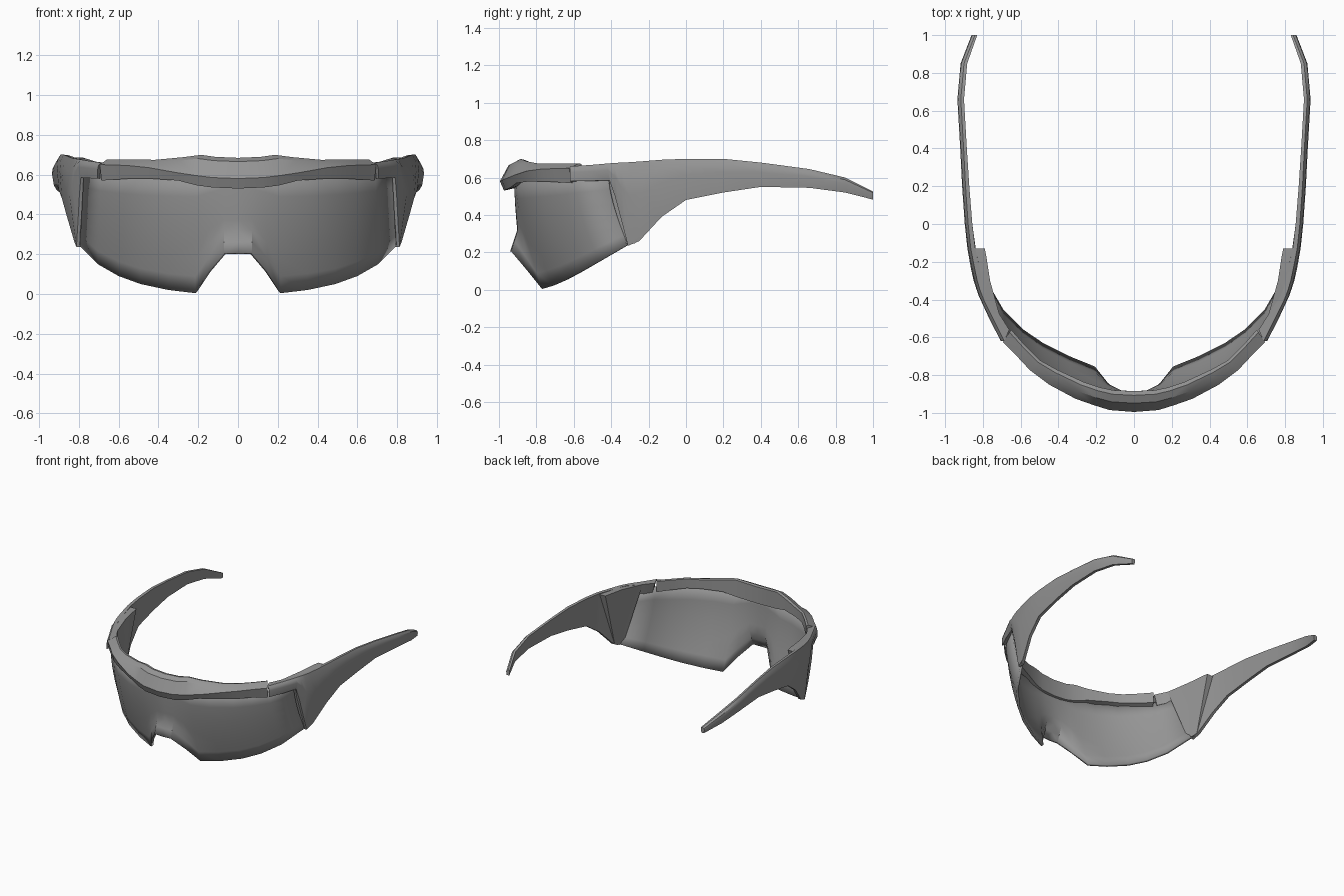
import bpy, bmesh

grey = bpy.data.materials.new("mid grey")
grey.diffuse_color = (0.3, 0.3, 0.3, 1)


def finish(name, bm, solid=0.0, angle=0.6):
    """Turn a right-hand half or side part into a mirrored object."""
    me = bpy.data.meshes.new(name)
    bm.to_mesh(me)
    bm.free()
    me.materials.append(grey)
    ob = bpy.data.objects.new(name, me)
    bpy.context.collection.objects.link(ob)
    mirror = ob.modifiers.new("mirror", 'MIRROR')
    mirror.use_clip = True
    if solid:
        shell = ob.modifiers.new("thickness", 'SOLIDIFY')
        shell.thickness = solid
        shell.offset = -1
    bpy.ops.object.select_all(action='DESELECT')
    ob.select_set(True)
    bpy.context.view_layer.objects.active = ob
    bpy.ops.object.shade_smooth_by_angle(angle=angle)
    return ob


def loft(name, rings, cap_start=True, angle=0.6):
    """Skin a row of closed rings."""
    bm = bmesh.new()
    rows = [[bm.verts.new(p) for p in ring] for ring in rings]
    n = len(rows[0])
    for a, b in zip(rows, rows[1:]):
        for i in range(n):
            j = (i + 1) % n
            bm.faces.new((a[i], a[j], b[j], b[i]))
    if cap_start:
        bm.faces.new(rows[0])
    bm.faces.new(rows[-1])
    bmesh.ops.recalc_face_normals(bm, faces=bm.faces)
    return finish(name, bm, angle=angle)


# Shield lens: columns of top x, y, bottom x, y, z and forward flare at the nose
columns = [
    (0.00, -0.92, 0.00, -0.89, 0.205, 0.05),
    (0.07, -0.92, 0.07, -0.885, 0.205, 0.05),
    (0.14, -0.912, 0.15, -0.83, 0.11, 0.025),
    (0.21, -0.90, 0.215, -0.77, 0.004, 0.0),
    (0.35, -0.86, 0.35, -0.715, 0.02, 0.0),
    (0.50, -0.78, 0.49, -0.645, 0.05, 0.0),
    (0.60, -0.69, 0.60, -0.57, 0.09, 0.0),
    (0.69, -0.595, 0.705, -0.465, 0.15, 0.0),
    (0.775, -0.42, 0.795, -0.31, 0.24, 0.0),
]
steps = (0, 0.2, 0.4, 0.58, 0.72, 0.86, 1)
bm = bmesh.new()
grid = []
for xt, yt, xb, yb, zb, flare in columns:
    col = []
    for t in steps:
        f = max(0, (t - 0.72) / 0.28)
        col.append(bm.verts.new((xt + (xb - xt) * t,
                                 yt + (yb - yt) * t ** 1.6 - flare * f,
                                 0.61 + (zb - 0.61) * t)))
    grid.append(col)
for a, b in zip(grid, grid[1:]):
    for r in range(len(steps) - 1):
        bm.faces.new((a[r], a[r + 1], b[r + 1], b[r]))
finish("lens", bm, solid=0.018)

# Brow frame: front x, y, back x, y, then bottom, front, ridge and back heights
brow = [
    (0.00, -0.995, 0.00, -0.885, 0.53, 0.58, 0.665, 0.68),
    (0.13, -0.985, 0.11, -0.88, 0.535, 0.585, 0.67, 0.685),
    (0.21, -0.96, 0.18, -0.865, 0.545, 0.595, 0.68, 0.695),
    (0.31, -0.925, 0.27, -0.835, 0.57, 0.61, 0.67, 0.683),
    (0.45, -0.85, 0.41, -0.77, 0.58, 0.635, 0.66, 0.67),
    (0.55, -0.775, 0.50, -0.72, 0.58, 0.645, 0.663, 0.672),
    (0.62, -0.70, 0.575, -0.645, 0.575, 0.648, 0.663, 0.672),
    (0.695, -0.625, 0.65, -0.56, 0.57, 0.65, 0.663, 0.672),
]
rings = []
for xf, yf, xb, yb, z0, z1, z2, z3 in brow:
    def across(t, z):
        return (xf + (xb - xf) * t, yf + (yb - yf) * t, z)
    rings.append([across(0.2, z0), across(0, z1), across(0.42, z2),
                  across(0.8, z3 + 0.004), across(1, z3), across(1, z0 + 0.02)])
loft("brow_frame", rings, cap_start=False, angle=0.5)

# Temple arm: top y, z, bottom y, z, outer x, bottom x, inner shift x, y
arm = [
    (-0.62, 0.660, -0.62, 0.580, 0.705, 0.705, 0.045, 0.06),
    (-0.50, 0.668, -0.51, 0.582, 0.765, 0.755, 0.042, 0.04),
    (-0.42, 0.675, -0.41, 0.585, 0.805, 0.79, 0.04, 0.02),
    (-0.38, 0.678, -0.38, 0.500, 0.822, 0.797, 0.045, 0),
    (-0.345, 0.680, -0.34, 0.350, 0.835, 0.805, 0.045, 0),
    (-0.30, 0.682, -0.31, 0.235, 0.848, 0.812, 0.045, 0),
    (-0.23, 0.687, -0.25, 0.260, 0.863, 0.822, 0.045, 0),
    (-0.13, 0.695, -0.13, 0.390, 0.882, 0.86, 0.042, 0),
    (0.00, 0.700, 0.00, 0.480, 0.896, 0.885, 0.04, 0),
    (0.20, 0.700, 0.20, 0.520, 0.91, 0.90, 0.038, 0),
    (0.40, 0.680, 0.40, 0.550, 0.92, 0.91, 0.035, 0),
    (0.66, 0.645, 0.66, 0.545, 0.935, 0.925, 0.035, 0),
    (0.85, 0.600, 0.85, 0.520, 0.918, 0.91, 0.035, 0),
    (1.00, 0.525, 1.00, 0.482, 0.86, 0.855, 0.03, 0),
]
rings = []
for yt, zt, yb, zb, xo, xb, dx, dy in arm:
    h = zt - zb
    ym = yt + (yb - yt) * 0.35
    rings.append([(xo - dx, yt + dy, zt - 0.002), (xo - 0.018, yt, zt),
                  (xo - 0.004, yt, zt - 0.15 * h), (xo, ym, zt - 0.4 * h),
                  (xb, yb, zb), (xb - 0.022, yb + dy, zb)])
loft("temple_arm", rings)

# Inner hinge panel: top y, z, inner x, outer x, then the same for the bottom
panel = [
    (-0.48, 0.664, 0.712, 0.735, -0.33, 0.250, 0.772, 0.785),
    (-0.30, 0.680, 0.762, 0.825, -0.30, 0.245, 0.782, 0.805),
    (-0.17, 0.686, 0.782, 0.855, -0.275, 0.247, 0.788, 0.81),
    (-0.13, 0.686, 0.790, 0.862, -0.255, 0.262, 0.798, 0.815),
]
loft("hinge_panel", [[(xi, yt, zt), (xo, yt, zt), (bo, yb, zb), (bi, yb, zb)]
                     for yt, zt, xi, xo, yb, zb, bi, bo in panel], angle=0.4)
